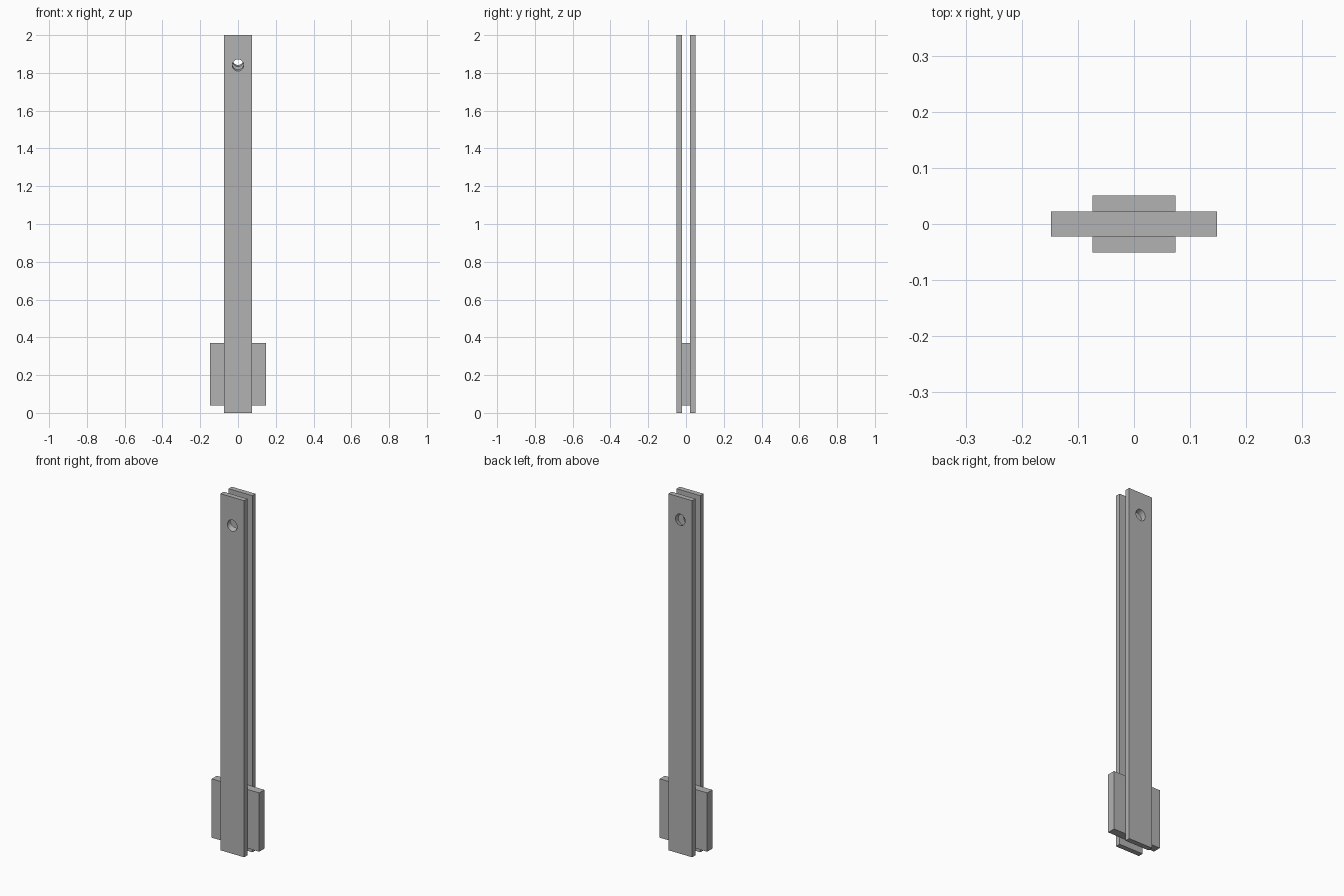
import bpy
from math import radians

if "Cube" in bpy.data.objects:
    bpy.data.objects.remove(bpy.data.objects["Cube"], do_unlink=True)

grey = bpy.data.materials.new("plain grey")
grey.use_nodes = True
grey.diffuse_color = (0.45, 0.45, 0.45, 1)
grey.node_tree.nodes["Principled BSDF"].inputs["Base Color"].default_value = grey.diffuse_color


def box(name, width, y_range, z_range):
    """Box centred on x, spanning the given y and z ranges."""
    (y0, y1), (z0, z1) = y_range, z_range
    bpy.ops.mesh.primitive_cube_add(size=1, location=(0, (y0 + y1) / 2, (z0 + z1) / 2))
    ob = bpy.context.object
    ob.name = name
    ob.scale = (width, y1 - y0, z1 - z0)
    bpy.ops.object.transform_apply(location=False, rotation=False, scale=True)
    ob.data.materials.append(grey)
    return ob


INNER, OUTER = 0.0225, 0.051

# Two long parallel plates
plates = [
    box("front_plate", 0.148, (-OUTER, -INNER), (0, 2)),
    box("back_plate", 0.148, (INNER, OUTER), (0, 2)),
]

# Wide spacer block held between the plates
box("spacer_block", 0.295, (-INNER, INNER), (0.04, 0.37))

# Slanted pin hole drilled through both plates, rising to the back
bpy.ops.mesh.primitive_cylinder_add(vertices=32, radius=0.03, depth=0.3,
                                    location=(0, 0, 1.857), rotation=(radians(-72), 0, 0))
drill = bpy.context.object
drill.name = "hole_cutter"
drill.hide_render = True
drill.data.materials.append(grey)

for plate in plates:
    bpy.ops.object.select_all(action="DESELECT")
    plate.select_set(True)
    bpy.context.view_layer.objects.active = plate
    cut = plate.modifiers.new("pin hole", "BOOLEAN")
    cut.operation = "DIFFERENCE"
    cut.solver = "EXACT"
    cut.object = drill
    bpy.ops.object.modifier_apply(modifier=cut.name)
    bpy.ops.object.shade_smooth_by_angle(angle=radians(30))

bpy.data.objects.remove(drill, do_unlink=True)
